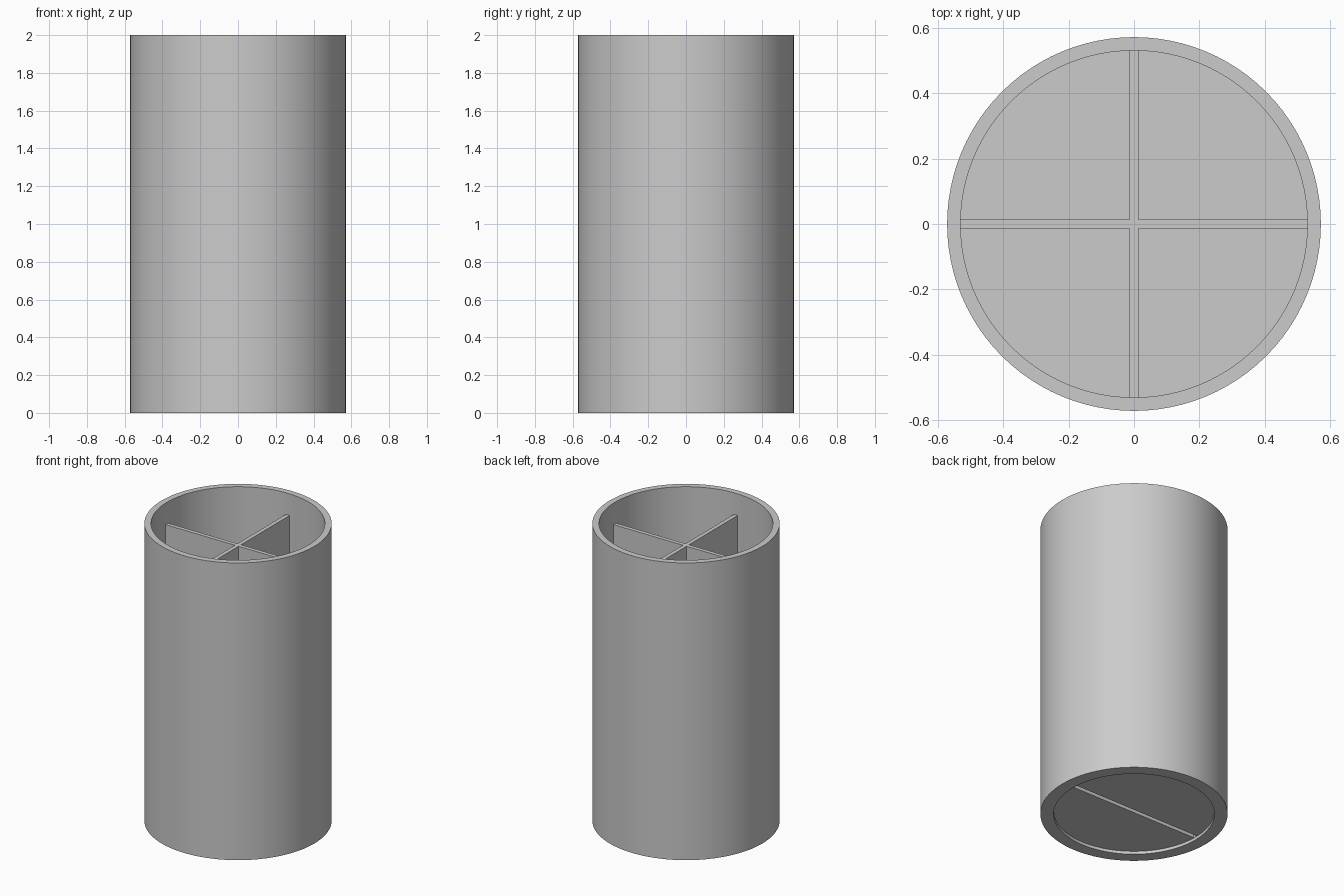
import bpy
import bmesh
import math

# Main dimensions
OUTER, INNER, HEIGHT = 0.571, 0.53, 2.0
RECESS_R, RECESS_Z = 0.49, 0.02
FLOOR_Z, DIVIDER_TOP = 0.07, 1.855
HALF_PLATE = 0.0135
SEGMENTS = 96

default = bpy.data.objects.get("Cube")
if default:
    bpy.data.objects.remove(default, do_unlink=True)

grey = bpy.data.materials.new("plain grey")
grey.use_nodes = True
colour = (0.6, 0.6, 0.6, 1.0)
grey.diffuse_color = colour
grey.node_tree.nodes["Principled BSDF"].inputs["Base Color"].default_value = colour


def add_object(name, bm):
    bmesh.ops.recalc_face_normals(bm, faces=bm.faces)
    mesh = bpy.data.meshes.new(name)
    bm.to_mesh(mesh)
    bm.free()
    mesh.materials.append(grey)
    obj = bpy.data.objects.new(name, mesh)
    bpy.context.collection.objects.link(obj)
    return obj


def lathe(name, profile):
    bm = bmesh.new()
    verts = [bm.verts.new((r, 0, z)) for r, z in profile]
    edges = [bm.edges.new(pair) for pair in zip(verts, verts[1:])]
    bmesh.ops.spin(bm, geom=verts + edges, cent=(0, 0, 0), axis=(0, 0, 1),
                   angle=math.tau, steps=SEGMENTS, use_merge=True)
    bmesh.ops.remove_doubles(bm, verts=bm.verts, dist=0.0001)
    return add_object(name, bm)


def prism(name, outline, bottom, top):
    bm = bmesh.new()
    face = bm.faces.new([bm.verts.new((x, y, bottom)) for x, y in outline])
    up = bmesh.ops.extrude_face_region(bm, geom=[face], use_keep_orig=True)["geom"]
    moved = [v for v in up if isinstance(v, bmesh.types.BMVert)]
    bmesh.ops.translate(bm, verts=moved, vec=(0, 0, top - bottom))
    return add_object(name, bm)


# Open cylindrical cup with a shallow round recess underneath
cup = lathe("cup_body", [
    (0, RECESS_Z), (RECESS_R, RECESS_Z), (RECESS_R, 0), (OUTER, 0),
    (OUTER, HEIGHT), (INNER, HEIGHT), (INNER, FLOOR_Z), (0, FLOOR_Z)])

# Straight slot cut across the underside
half = RECESS_R - 0.003
slot = prism("slot_cutter", [(-half, -HALF_PLATE), (half, -HALF_PLATE),
                             (half, HALF_PLATE), (-half, HALF_PLATE)],
             RECESS_Z / 2, FLOOR_Z - 0.02)
cut = cup.modifiers.new("slot", 'BOOLEAN')
cut.operation = 'DIFFERENCE'
cut.solver = 'EXACT'
cut.object = slot
bpy.ops.object.select_all(action='DESELECT')
bpy.context.view_layer.objects.active = cup
cup.select_set(True)
bpy.ops.object.modifier_apply(modifier=cut.name)
bpy.data.objects.remove(slot, do_unlink=True)
bpy.ops.object.shade_smooth_by_angle(angle=math.radians(30))

# Crossed dividers, one quarter of the outline repeated four times
reach = INNER + 0.008
quarter = [(reach, -HALF_PLATE), (reach, HALF_PLATE), (HALF_PLATE, HALF_PLATE)]
cross = []
for turn in range(4):
    c, s = math.cos(turn * math.pi / 2), math.sin(turn * math.pi / 2)
    cross += [(x * c - y * s, x * s + y * c) for x, y in quarter]
prism("cross_divider", cross, FLOOR_Z - 0.005, DIVIDER_TOP)
